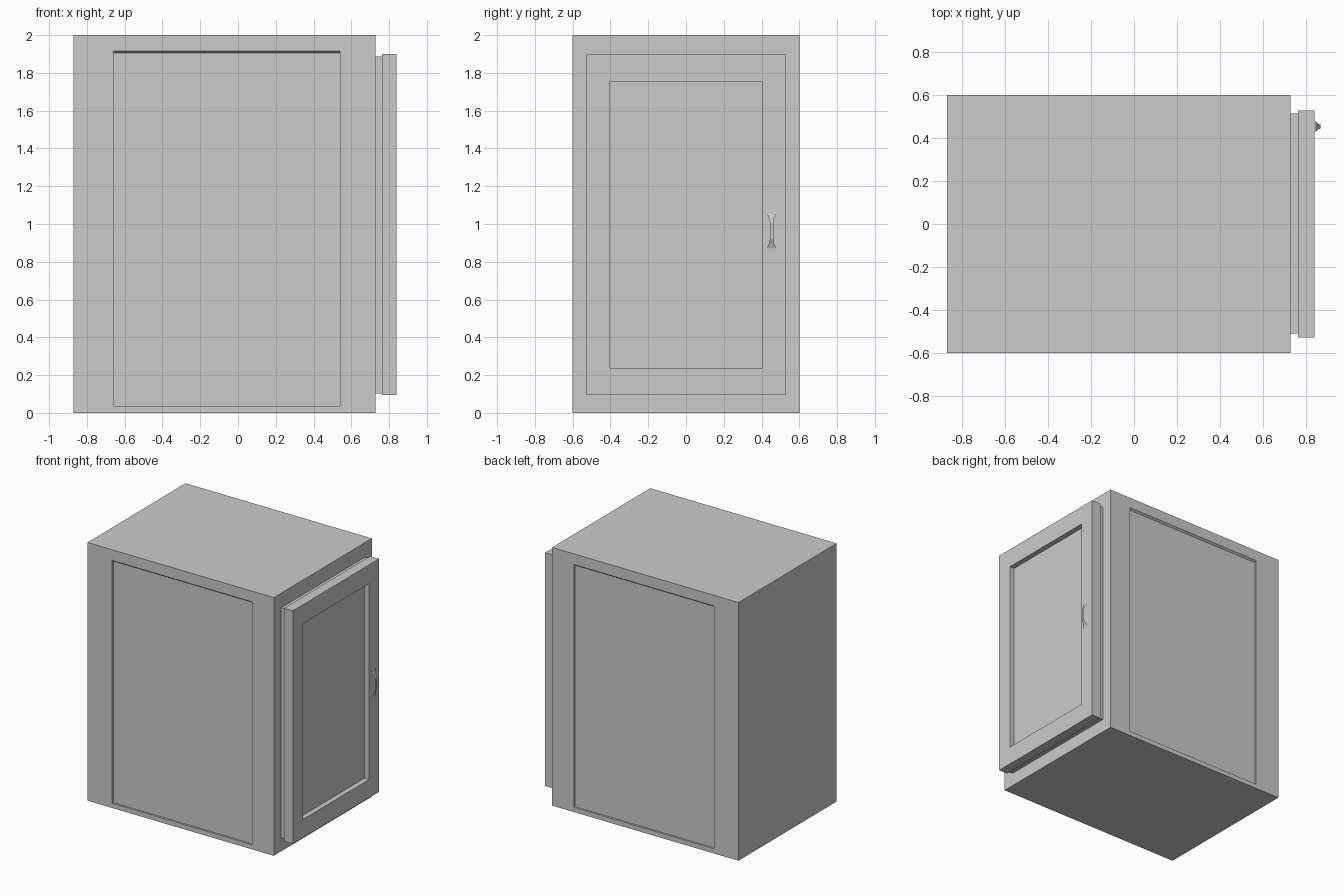
import bpy, bmesh
from mathutils import Vector

if "Cube" in bpy.data.objects:
    bpy.data.objects.remove(bpy.data.objects["Cube"])


def make_object(name, bm):
    bmesh.ops.recalc_face_normals(bm, faces=bm.faces)
    mesh = bpy.data.meshes.new(name)
    bm.to_mesh(mesh)
    bm.free()
    obj = bpy.data.objects.new(name, mesh)
    bpy.context.collection.objects.link(obj)
    return obj


def box(lo, hi):
    bm = bmesh.new()
    bmesh.ops.create_cube(bm, size=1)
    for v in bm.verts:
        v.co = [lo[i] if v.co[i] < 0 else hi[i] for i in range(3)]
    bm.normal_update()
    return bm


def recess(bm, axis, sign, rim, floor, depth):
    """Sink a panel; rim and floor are (u0, u1, z0, z1) in the face plane."""
    direction = Vector((0, 0, 0))
    direction[axis] = sign
    face = max(bm.faces, key=lambda f: f.normal.dot(direction))
    u = 1 - axis
    for rect, shift in ((rim, 0), (floor, depth)):
        mid = face.calc_center_median()
        bmesh.ops.inset_individual(bm, faces=[face], thickness=0.005)
        for v in face.verts:
            v.co[u] = rect[0] if v.co[u] < mid[u] else rect[1]
            v.co.z = rect[2] if v.co.z < mid.z else rect[3]
            v.co[axis] -= sign * shift


# Cabinet body with shallow panels on both long sides
bm = box((-0.87, -0.6, 0), (0.727, 0.6, 2))
for side in (-1, 1):
    recess(bm, 1, side, (-0.658, 0.541, 0.036, 1.917), (-0.658, 0.541, 0.036, 1.906), 0.015)
make_object("cabinet_body", bm)

# Spacer slab between body and door
make_object("door_spacer", box((0.727, -0.51, 0.103), (0.765, 0.515, 1.887)))

# Door with recessed centre panel
bm = box((0.763, -0.527, 0.095), (0.84, 0.527, 1.9))
panel = (-0.405, 0.403, 0.237, 1.754)
recess(bm, 0, 1, panel, panel, 0.04)
make_object("door", bm)

# Handle: bowed ribbon with paddle ends, (height offset, stand-off x, half width)
half = [(0.149, 0.845, 0.015), (0.14, 0.845, 0.023), (0.115, 0.845, 0.026),
        (0.09, 0.847, 0.023), (0.065, 0.857, 0.012), (0.045, 0.864, 0.009)]
rows = half + [(-h, x, w) for h, x, w in reversed(half)]
bm = bmesh.new()
pairs = []
for h, x, w in rows:
    x = 0.868 if abs(h) < 0.05 else x
    pairs.append([bm.verts.new((x, 0.453 + s * w, 0.964 + h)) for s in (-1, 1)])
for a, b in zip(pairs, pairs[1:]):
    bm.faces.new((a[0], b[0], b[1], a[1]))
make_object("door_handle", bm)
